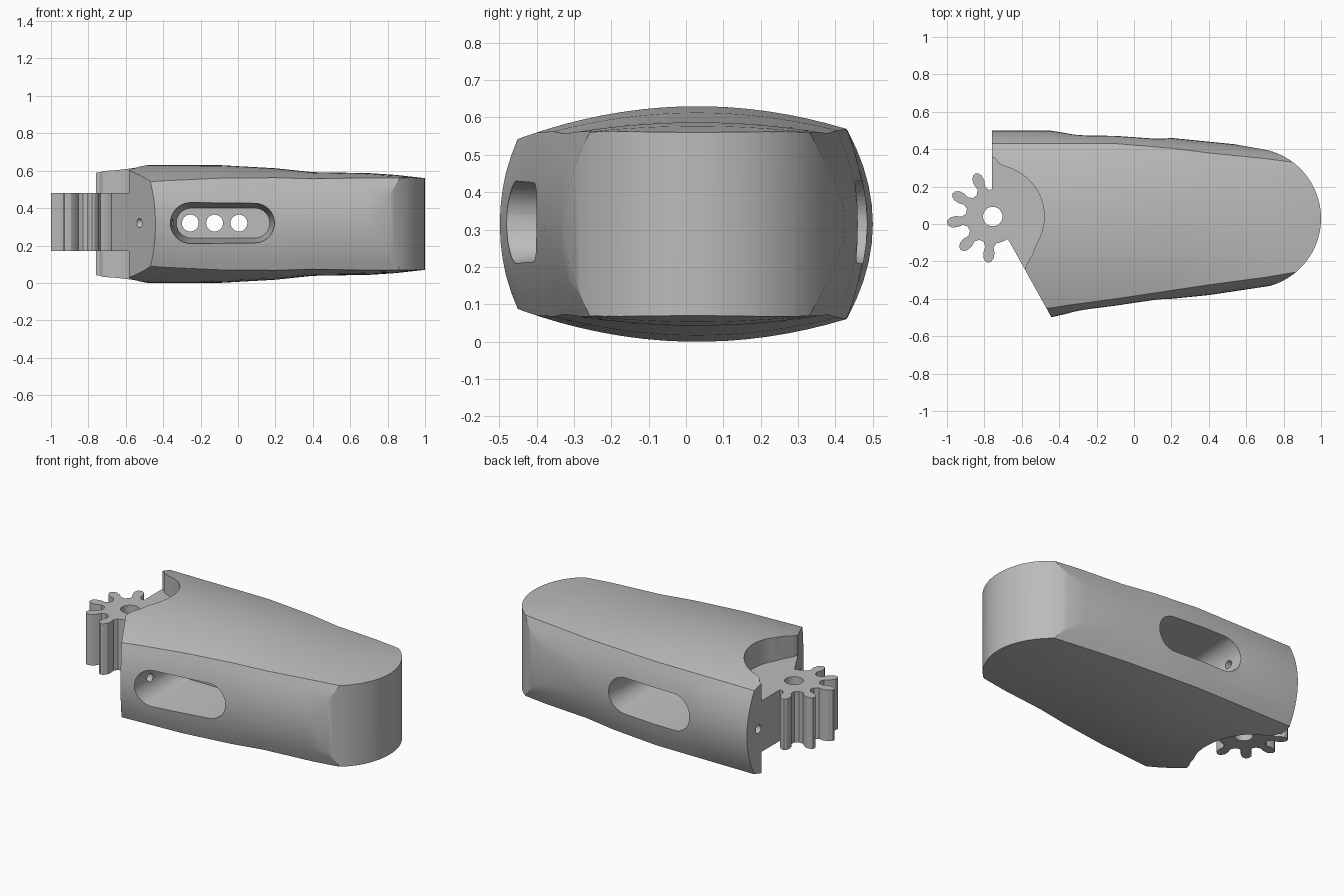
import bpy, bmesh, math
from mathutils import Vector

cube = bpy.data.objects.get("Cube")
if cube:
    bpy.data.objects.remove(cube, do_unlink=True)

grey = bpy.data.materials.new("plain grey")
grey.use_nodes = True
grey.diffuse_color = (0.5, 0.5, 0.5, 1)
grey.node_tree.nodes["Principled BSDF"].inputs["Base Color"].default_value = grey.diffuse_color

MID = 0.315                      # mid height of the body
GEAR = Vector((-0.755, 0.04))    # gear axis
LOW, HIGH = 0.17, 0.48           # gear and hinge plate heights


def loft(name, rings):
    """Closed skin over rings that all have the same number of points."""
    bm = bmesh.new()
    rows = [[bm.verts.new(p) for p in ring] for ring in rings]
    n = len(rows[0])
    for a, b in zip(rows, rows[1:]):
        for i in range(n):
            j = (i + 1) % n
            bm.faces.new((a[i], a[j], b[j], b[i]))
    bm.faces.new(rows[0])
    bm.faces.new(rows[-1])
    bmesh.ops.recalc_face_normals(bm, faces=bm.faces)
    mesh = bpy.data.meshes.new(name)
    bm.to_mesh(mesh)
    bm.free()
    mesh.materials.append(grey)
    obj = bpy.data.objects.new(name, mesh)
    bpy.context.collection.objects.link(obj)
    return obj


def prism(name, outline, z0, z1):
    return loft(name, [[(x, y, z) for x, y in outline] for z in (z0, z1)])


def arc(cx, cy, r, a0, a1, n):
    angles = [math.radians(a0 + (a1 - a0) * i / n) for i in range(n + 1)]
    return [(cx + r * math.cos(a), cy + r * math.sin(a)) for a in angles]


def rod(name, start, end, r):
    """Round bar between two points."""
    start, end = Vector(start), Vector(end)
    turn = (end - start).to_track_quat('Z', 'Y')
    ring = [turn @ Vector((x, y, 0)) for x, y in arc(0, 0, r, 0, 360, 32)[:-1]]
    return loft(name, [[p + c for p in ring] for c in (start, end)])


def combine(target, tool, operation):
    mod = target.modifiers.new("combine", 'BOOLEAN')
    mod.object, mod.operation, mod.solver = tool, operation, 'EXACT'
    bpy.context.view_layer.objects.active = target
    bpy.ops.object.modifier_apply(modifier=mod.name)
    bpy.data.objects.remove(tool, do_unlink=True)


def body_ring(x, crown, k, front_edge, back_edge, front, back):
    """Arched top and bottom with bulging sides."""
    def height(y):
        return crown - k * (y - 0.03) ** 2
    n, m = 16, 10
    top = [back_edge + (front_edge - back_edge) * i / n for i in range(n + 1)]
    ring = [(x, y, MID + height(y)) for y in top]
    for edge, bulge, sign in ((front_edge, front, 1), (back_edge, back, -1)):
        if sign < 0:
            ring += [(x, y, MID - height(y)) for y in reversed(top)]
        for i in range(1, m):
            t = 1 - 2 * i / m
            ring.append((x, bulge + (edge - bulge) * t * t, MID + sign * t * height(edge)))
    return ring


# Body: x, crown, arch, front and back edge, front and back bulge
stations = [
    (-0.80, 0.315, 0.38, -0.46, 0.43, -0.50, 0.50),
    (-0.45, 0.315, 0.38, -0.45, 0.43, -0.50, 0.50),
    (-0.36, 0.315, 0.38, -0.435, 0.43, -0.48, 0.485),
    (-0.10, 0.315, 0.38, -0.40, 0.43, -0.445, 0.48),
    (0.20, 0.298, 0.34, -0.355, 0.405, -0.40, 0.46),
    (0.40, 0.277, 0.28, -0.325, 0.38, -0.38, 0.44),
    (0.70, 0.272, 0.25, -0.285, 0.35, -0.335, 0.41),
    (0.85, 0.262, 0.18, -0.26, 0.33, -0.31, 0.39),
    (1.02, 0.243, 0.05, -0.235, 0.315, -0.29, 0.37),
]
body = loft("finger_body", [body_ring(*s) for s in stations])

# Rounded tip and slanted hinge end
plan = arc(0.625, 0.03, 0.375, -80, 80, 40)
plan += [(-0.5, 0.61), (-0.76, 0.65), (-0.76, 0.04), (-0.663, -0.1), (-0.385, -0.6), (-0.3, -0.55)]
combine(body, prism("plan_cutter", plan, -1, 2), 'INTERSECT')

# Curved pockets above and below the hinge plate
pocket = [(-1.2, 0.362), (-0.765, 0.362), (-0.74, 0.35), (-0.725, 0.325)]
pocket += arc(*GEAR, 0.275, 75, -32, 24)
pocket += [(-0.545, -0.165), (-0.572, -0.21), (-0.582, -0.24), (-0.585, -0.28), (-1.2, -0.28)]
for z0, z1 in ((HIGH, 1), (-1, LOW)):
    combine(body, prism("pocket_cutter", pocket, z0, z1), 'DIFFERENCE')

# Tapered slots in both sides
def slot_ring(y, r):
    ends = arc(0.09, 0.32, r, -90, 90, 16) + arc(-0.25, 0.32, r, 90, 270, 16)
    return [(x, y, z) for x, z in ends]

for outer, inner in ((-0.6, -0.1), (0.6, 0.12)):
    cutter = loft("slot_cutter", [slot_ring(outer, 0.122), slot_ring(inner, 0.08)])
    combine(body, cutter, 'DIFFERENCE')

# Gear teeth on the hinge side
tooth = [(0.14, -0.034), (0.165, -0.022), (0.195, -0.03), (0.225, -0.027), (0.243, -0.014), (0.248, 0)]
tooth += [(r, -w) for r, w in reversed(tooth[:-1])]
outline = []
for i in range(5):
    a = math.radians(112 + 38 * i)
    out, side = Vector((math.cos(a), math.sin(a))), Vector((-math.sin(a), math.cos(a)))
    outline += [tuple(GEAR + out * r + side * w) for r, w in tooth]
outline += arc(*GEAR, 0.144, 282, 455, 20)
combine(body, prism("gear_teeth", outline, LOW, HIGH), 'UNION')

# Pin hole, cross holes and cord channels
holes = [((*GEAR, -0.2), (*GEAR, 0.8), 0.052)]
holes += [((x, -0.3, 0.32), (x, 0.3, 0.32), 0.045) for x in (-0.255, -0.125, 0.005)]
holes += [((-0.9, y, 0.32), (-0.25, y, 0.32), 0.025) for y in (-0.345, 0.39)]
for start, end, r in holes:
    combine(body, rod("hole_cutter", start, end, r), 'DIFFERENCE')

# Smooth faces with crisp edges
bpy.ops.object.select_all(action='DESELECT')
body.select_set(True)
bpy.context.view_layer.objects.active = body
bpy.ops.object.shade_smooth_by_angle(angle=math.radians(25))
